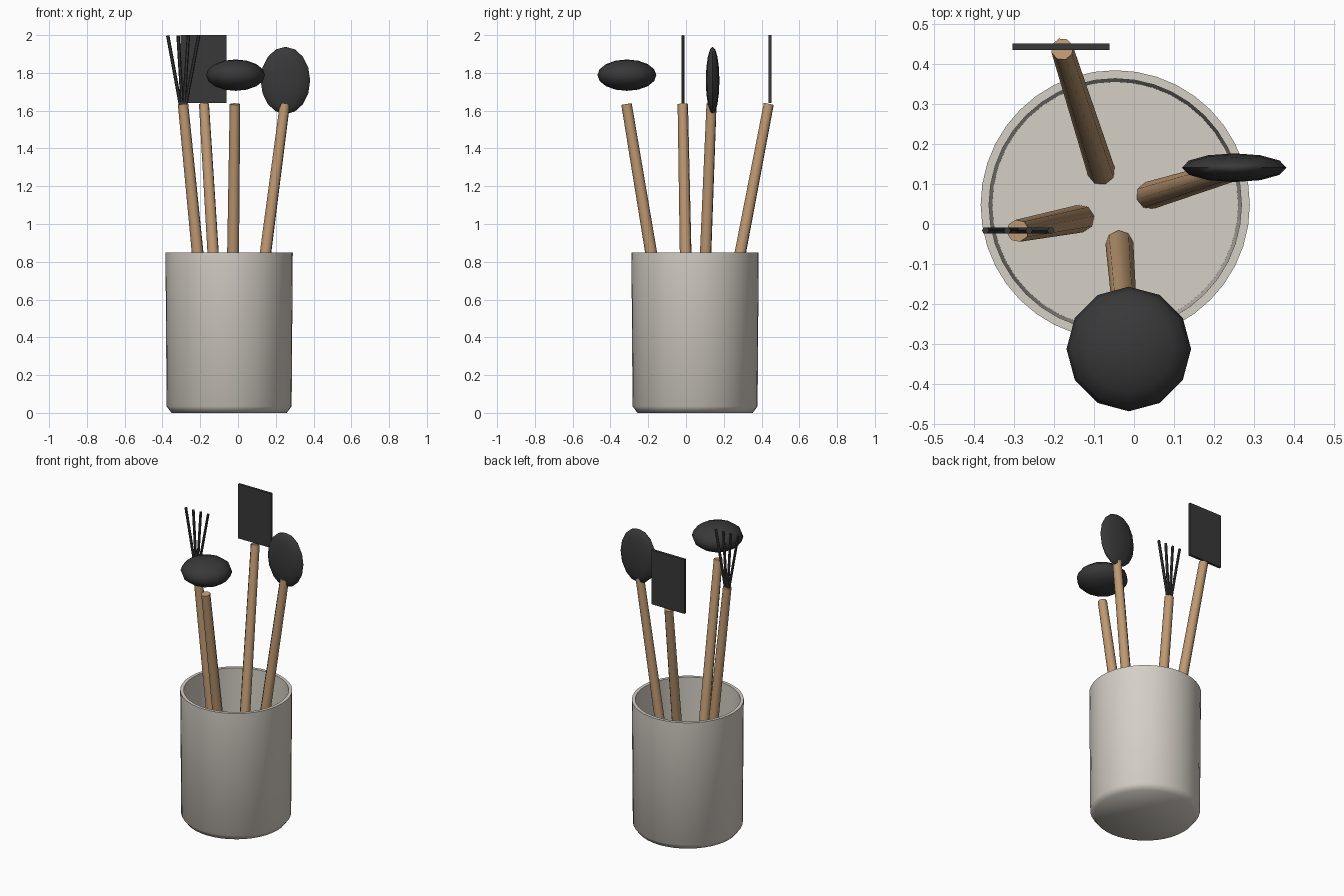
import bpy, math
from mathutils import Vector

if "Cube" in bpy.data.objects:
    bpy.data.objects.remove(bpy.data.objects["Cube"])


def material(name, rgb):
    m = bpy.data.materials.new(name)
    m.diffuse_color = (*rgb, 1)
    m.use_nodes = True
    m.node_tree.nodes["Principled BSDF"].inputs["Base Color"].default_value = m.diffuse_color
    return m


CERAMIC = material("warm_grey_ceramic", (0.66, 0.62, 0.56))
WOOD = material("light_wood", (0.52, 0.32, 0.17))
BLACK = material("black_nylon", (0.04, 0.04, 0.042))


def finish(name, mat, angle=None):
    ob = bpy.context.object
    ob.name = name
    ob.data.materials.append(mat)
    if angle:
        bpy.ops.object.shade_smooth_by_angle(angle=math.radians(angle))
    return ob


def rod(name, a, b, r1, r2, sides, mat):
    """Tapered rod running from point a to point b."""
    a, b = Vector(a), Vector(b)
    bpy.ops.mesh.primitive_cone_add(vertices=sides, radius1=r1, radius2=r2,
                                    depth=(b - a).length, location=(a + b) / 2)
    bpy.context.object.rotation_euler = (b - a).to_track_quat('Z', 'Y').to_euler()
    return finish(name, mat, 50)


def spoon(name, center, radii):
    """Flattened ball used as a spoon head."""
    bpy.ops.mesh.primitive_uv_sphere_add(segments=12, ring_count=8, radius=1,
                                         location=center)
    bpy.context.object.scale = radii
    bpy.ops.object.transform_apply(location=False, rotation=False, scale=True)
    return finish(name, BLACK, 60)


def lathe(name, profile, center, sides, mat):
    """Closed surface of revolution; the profile starts and ends on the axis."""
    verts, rings, faces = [], [], []
    for r, z in profile:
        n = sides if r > 0 else 1
        rings.append([len(verts) + i for i in range(n)])
        verts += [(r * math.cos(2 * math.pi * i / sides),
                   r * math.sin(2 * math.pi * i / sides), z) for i in range(n)]
    for lo, hi in zip(rings, rings[1:]):
        for i in range(sides):
            j = (i + 1) % sides
            if len(lo) == 1:
                faces.append((lo[0], hi[j], hi[i]))
            elif len(hi) == 1:
                faces.append((lo[i], lo[j], hi[0]))
            else:
                faces.append((lo[i], lo[j], hi[j], hi[i]))
    mesh = bpy.data.meshes.new(name)
    mesh.from_pydata(verts, [], faces)
    ob = bpy.data.objects.new(name, mesh)
    bpy.context.collection.objects.link(ob)
    ob.location = center
    bpy.ops.object.select_all(action='DESELECT')
    ob.select_set(True)
    bpy.context.view_layer.objects.active = ob
    return finish(name, mat, 60)


# Hollow crock with a chamfered foot and a flat rim
lathe("crock", [(0, 0), (0.305, 0), (0.331, 0.035), (0.337, 0.85),
                (0.316, 0.85), (0.308, 0.035), (0, 0.035)],
      (-0.047, 0.048, 0), 40, CERAMIC)

# Wooden handles: (x, y) at rim height and at the upper end
Z_FLOOR, Z_RIM, Z_END = 0.035, 0.85, 1.635
handles = {
    "turner_handle": ((-0.132, 0.288), (-0.18, 0.438)),
    "tall_spoon_handle": ((0.146, 0.104), (0.248, 0.135)),
    "whisk_handle": ((-0.214, -0.002), (-0.291, -0.017)),
    "ladle_handle": ((-0.026, -0.185), (-0.016, -0.315)),
}
for name, (rim, end) in handles.items():
    top = Vector((*end, Z_END))
    slope = (top - Vector((*rim, Z_RIM))) / (Z_END - Z_RIM)
    rod(name, top - slope * (Z_END - Z_FLOOR), top, 0.035, 0.028, 8, WOOD)

# Turner blade
bpy.ops.mesh.primitive_cube_add(size=1, location=(-0.183, 0.444, 1.82))
bpy.context.object.scale = (0.243, 0.016, 0.36)
bpy.ops.object.transform_apply(location=False, rotation=False, scale=True)
finish("turner_blade", BLACK)

# Spoon heads
spoon("ladle_head", (-0.013, -0.313, 1.788), (0.156, 0.156, 0.083))
spoon("tall_spoon_head", (0.251, 0.141, 1.76), (0.131, 0.036, 0.178))

# Whisk wires fanning out from the handle end
for i in range(4):
    t = (i - 1.5) / 1.5
    rod(f"whisk_wire_{i + 1}", (-0.291 + 0.012 * t, -0.016, 1.62),
        (-0.29 + 0.082 * t, -0.016, 1.998), 0.009, 0.009, 6, BLACK)
